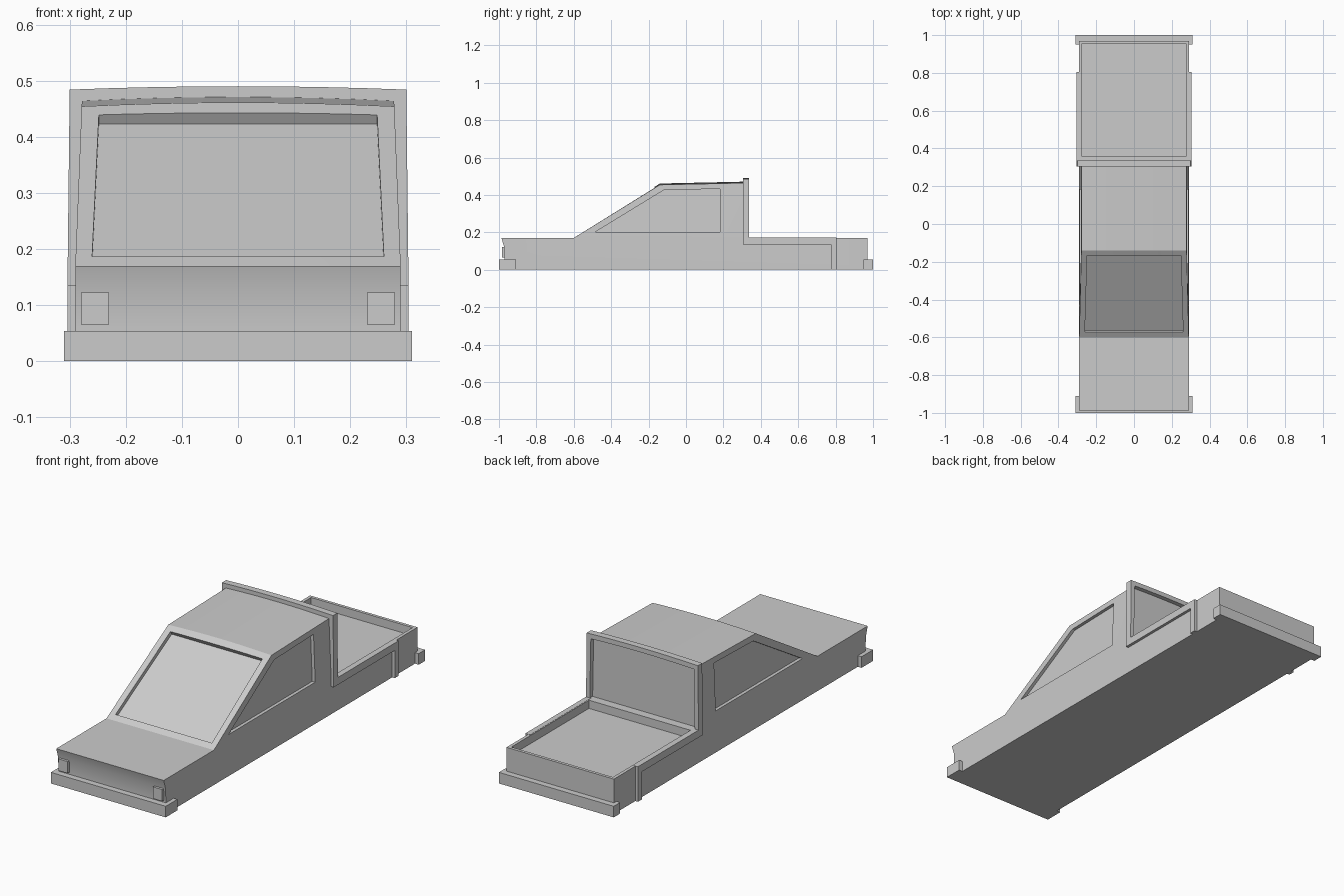
import bpy, bmesh
from mathutils import Vector

if "Cube" in bpy.data.objects:
    bpy.data.objects.remove(bpy.data.objects["Cube"])


def finish(name, bm):
    bmesh.ops.recalc_face_normals(bm, faces=bm.faces)
    mesh = bpy.data.meshes.new(name)
    bm.to_mesh(mesh)
    bm.free()
    ob = bpy.data.objects.new(name, mesh)
    bpy.context.collection.objects.link(ob)
    return ob


def loft(name, a, b):
    """Solid between two matching point loops."""
    bm = bmesh.new()
    va, vb = [[bm.verts.new(p) for p in loop] for loop in (a, b)]
    n = len(va)
    bm.faces.new(va)
    bm.faces.new(vb)
    for i in range(n):
        j = (i + 1) % n
        bm.faces.new((va[i], va[j], vb[j], vb[i]))
    return finish(name, bm)


def box(name, x0, x1, y0, y1, z0, z1):
    loop = [(x0, y0), (x1, y0), (x1, y1), (x0, y1)]
    return loft(name, [(x, y, z0) for x, y in loop], [(x, y, z1) for x, y in loop])


def half_width(z):
    return 0.29 - max(0, z - 0.17) * 0.04


def carve(ob, cutter):
    mod = ob.modifiers.new("carve", 'BOOLEAN')
    mod.operation = 'DIFFERENCE'
    mod.solver = 'EXACT'
    mod.object = cutter
    bpy.context.view_layer.objects.active = ob
    bpy.ops.object.modifier_apply(modifier=mod.name)
    bpy.data.objects.remove(cutter)


# Body: side outline swept across the width with a gently crowned roof
outline = [(-0.97, 0), (-0.97, 0.06), (-0.973, 0.125), (-0.987, 0.17), (-0.60, 0.17),
           (-0.14, 0.454), (0.315, 0.464), (0.315, 0.17), (0.97, 0.17), (0.97, 0)]
STEPS = 8
bm = bmesh.new()
rows = []
for s in range(STEPS + 1):
    t = 2 * s / STEPS - 1
    rows.append([bm.verts.new((t * half_width(z), y,
                               z + (0.007 * (1 - t * t) if z > 0.4 else 0)))
                 for y, z in outline])
for r0, r1 in zip(rows, rows[1:]):
    for i in range(len(outline)):
        j = (i + 1) % len(outline)
        bm.faces.new((r0[i], r0[j], r1[j], r1[i]))
for r in (rows[0], rows[-1]):
    bm.faces.new(r[0:5] + r[7:10])
    bm.faces.new(r[4:8])
body = finish("truck_body", bm)

# Recessed windscreen
n = Vector((0, -0.284, 0.46)).normalized()
screen = [Vector(p) for p in ((-0.26, -0.573, 0.187), (0.26, -0.573, 0.187),
                              (0.248, -0.166, 0.438), (-0.248, -0.166, 0.438))]
carve(body, loft("screen_cutter", [p - n * 0.018 for p in screen],
                 [p + n * 0.03 for p in screen]))

# Recessed side windows
window = [(-0.485, 0.202), (0.183, 0.202), (0.183, 0.433), (-0.12, 0.425)]
for side in (-1, 1):
    carve(body, loft("window_cutter",
                     [(side * (half_width(z) - 0.016), y, z) for y, z in window],
                     [(side * 0.35, y, z) for y, z in window]))

# Open load bed
carve(body, box("bed_cutter", -0.274, 0.274, 0.357, 0.955, 0.13, 0.25))

# Hoop behind the cab, with a crowned top
ts = [i / 4 - 1 for i in range(9)]
hoop = [(-0.304, 0.135)] + [(t * 0.30, 0.484 + 0.006 * (1 - t * t)) for t in ts]
hoop += [(0.304, 0.135), (0.284, 0.135)]
hoop += [(-t * 0.278, 0.461 + 0.006 * (1 - t * t)) for t in ts] + [(-0.284, 0.135)]
loft("cab_hoop", [(x, 0.304, z) for x, z in hoop], [(x, 0.337, z) for x, z in hoop])

# Side trim rails along the bed, and headlamps
rail = [(0.337, 0.135), (0.775, 0.135), (0.775, 0), (0.805, 0), (0.805, 0.171), (0.337, 0.171)]
for side, tag in ((-1, "left"), (1, "right")):
    loft("bed_rail_" + tag, [(side * 0.278, y, z) for y, z in rail],
         [(side * 0.304, y, z) for y, z in rail])
    x0, x1 = sorted((side * 0.23, side * 0.28))
    box("headlamp_" + tag, x0, x1, -0.985, -0.965, 0.065, 0.122)

# Bumpers
box("front_bumper", -0.31, 0.31, -1.0, -0.91, 0, 0.054)
box("rear_bumper", -0.31, 0.31, 0.95, 1.0, 0, 0.054)

# Soft shading over the crowned roof only
bpy.ops.object.select_all(action='DESELECT')
body.select_set(True)
bpy.context.view_layer.objects.active = body
bpy.ops.object.shade_smooth_by_angle(angle=0.35)
